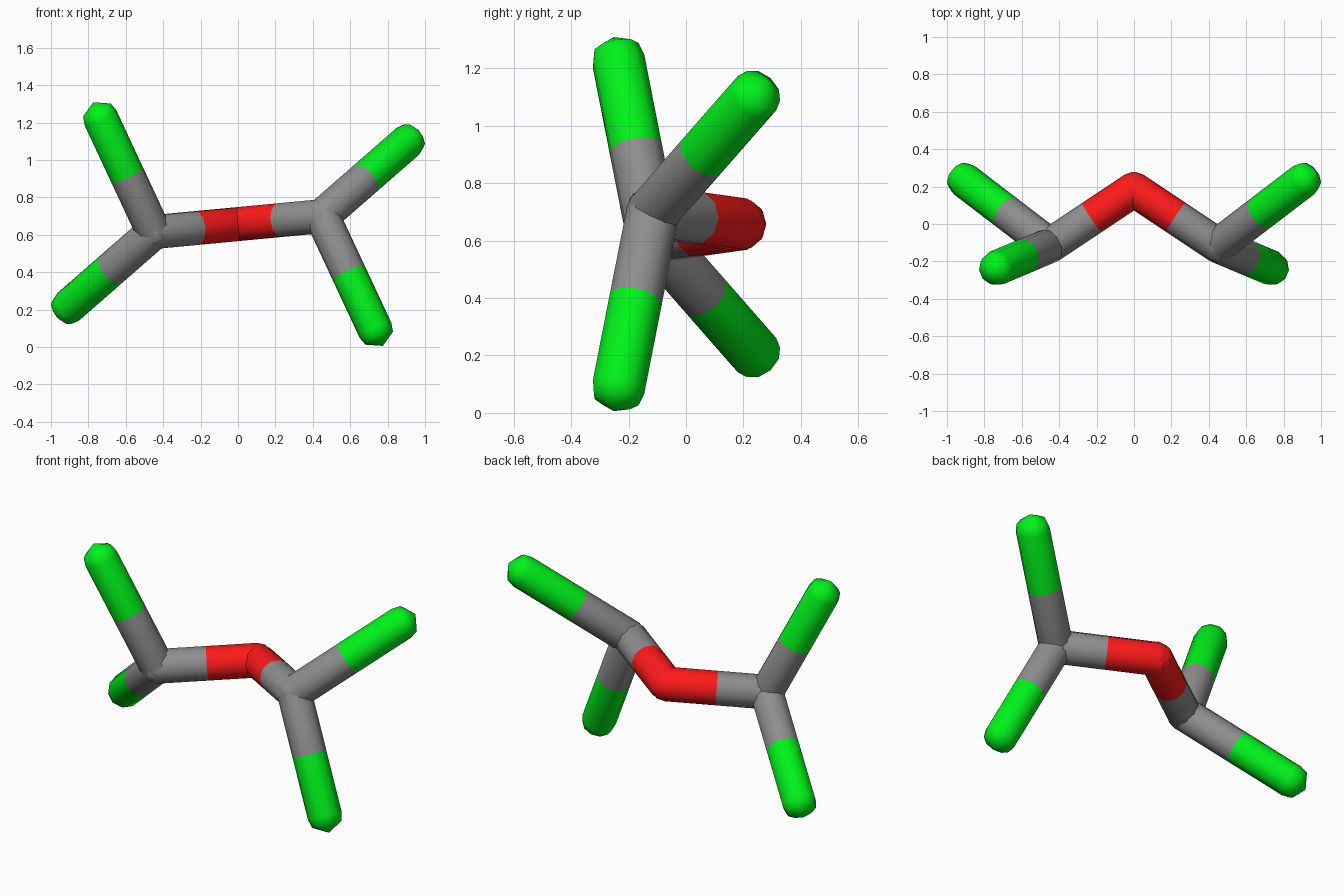
import bpy, bmesh, math
from mathutils import Vector

if "Cube" in bpy.data.objects:
    bpy.data.objects.remove(bpy.data.objects["Cube"])

R = 0.094       # tube radius
SIDES = 10
H = 1.315       # overall height


def material(name, rgb):
    m = bpy.data.materials.new(name)
    m.diffuse_color = (*rgb, 1)
    m.use_nodes = True
    m.node_tree.nodes["Principled BSDF"].inputs["Base Color"].default_value = m.diffuse_color
    return m


RED = material("red", (1.0, 0.01, 0.01))
GREEN = material("green", (0.0, 0.9, 0.01))
GREY = material("grey", (0.27, 0.27, 0.27))


def half_bond(name, start, end, mat):
    """Tube with a faceted round cap at start, running to the middle of the bond."""
    axis = end - start
    profile = [(0, -R), (0.87 * R, -0.5 * R), (R, 0), (R, axis.length / 2)]
    bm = bmesh.new()
    vs = [bm.verts.new((r, 0, z)) for r, z in profile]
    es = [bm.edges.new(p) for p in zip(vs, vs[1:])]
    bmesh.ops.spin(bm, geom=vs + es, cent=(0, 0, 0), axis=(0, 0, 1),
                   angle=math.tau, steps=SIDES, use_merge=False)
    bmesh.ops.remove_doubles(bm, verts=bm.verts, dist=1e-4)
    bmesh.ops.recalc_face_normals(bm, faces=bm.faces)
    # make sure the faces point outward
    if sum(f.normal.dot(Vector((*f.calc_center_median().xy, 0))) for f in bm.faces) < 0:
        bmesh.ops.reverse_faces(bm, faces=bm.faces)
    for f in bm.faces:
        f.smooth = True
    me = bpy.data.meshes.new(name)
    bm.to_mesh(me)
    bm.free()
    me.materials.append(mat)
    ob = bpy.data.objects.new(name, me)
    ob.location = start
    ob.rotation_mode = 'QUATERNION'
    ob.rotation_quaternion = axis.to_track_quat('Z', 'Y')
    bpy.context.collection.objects.link(ob)


def bond(name, a, b, mat_a, mat_b):
    half_bond(name + "_inner", a, b, mat_a)
    half_bond(name + "_outer", b, a, mat_b)


# Joint positions of the right half; the left half is turned 180 degrees about y
centre = Vector((0, 0.185, H / 2))
elbow = Vector((0.45, -0.115, 0.70))
upper_tip = Vector((0.908, 0.235, 1.10))
lower_tip = Vector((0.735, -0.235, 0.09))


def turned(v, side):
    return v.copy() if side > 0 else Vector((-v.x, v.y, H - v.z))


for side, label in ((1, "right"), (-1, "left")):
    e = turned(elbow, side)
    bond(label + "_middle_rod", centre, e, RED, GREY)
    bond(label + "_back_rod", e, turned(upper_tip, side), GREY, GREEN)
    bond(label + "_front_rod", e, turned(lower_tip, side), GREY, GREEN)
